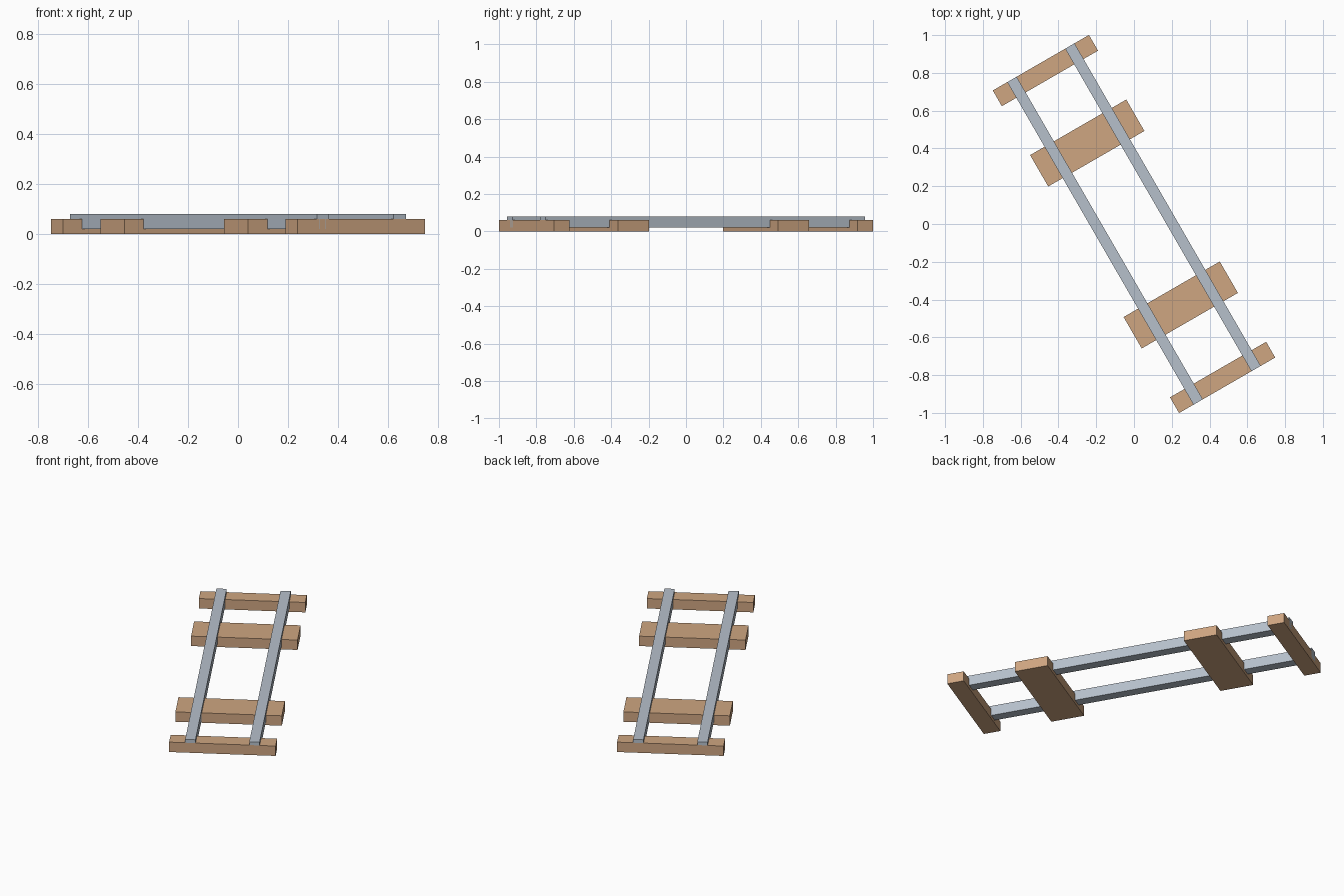
import bpy
from math import radians
from mathutils import Matrix

if "Cube" in bpy.data.objects:
    bpy.data.objects.remove(bpy.data.objects["Cube"])

TURN = Matrix.Rotation(radians(30), 4, 'Z')


def material(name, color):
    m = bpy.data.materials.new(name)
    m.diffuse_color = color
    m.use_nodes = True
    m.node_tree.nodes["Principled BSDF"].inputs["Base Color"].default_value = m.diffuse_color
    return m


def box(name, center, size, mat):
    # Box laid out in track coordinates, then turned with the whole track
    bpy.ops.mesh.primitive_cube_add(size=1)
    ob = bpy.context.object
    ob.name = name
    ob.data.transform(Matrix.Diagonal((*size, 1)))
    ob.matrix_world = TURN @ Matrix.Translation(center)
    ob.data.materials.append(mat)
    return ob


wood = material("wood", (0.62, 0.38, 0.22, 1))
steel = material("steel", (0.47, 0.53, 0.60, 1))

for side, end in ((1, "back"), (-1, "front")):
    # Narrow sleepers at the track ends, wide ones further in
    box(f"{end}_end_sleeper", (0, side * 0.938, 0.03), (0.588, 0.096, 0.06), wood)
    box(f"{end}_wide_sleeper", (0, side * 0.495, 0.03), (0.588, 0.192, 0.06), wood)

# Rails sunk into the sleepers, ends flush with the outer sleepers
for side, name in ((-1, "left_rail"), (1, "right_rail")):
    box(name, (side * 0.177, 0, 0.05), (0.057, 1.972, 0.06), steel)
